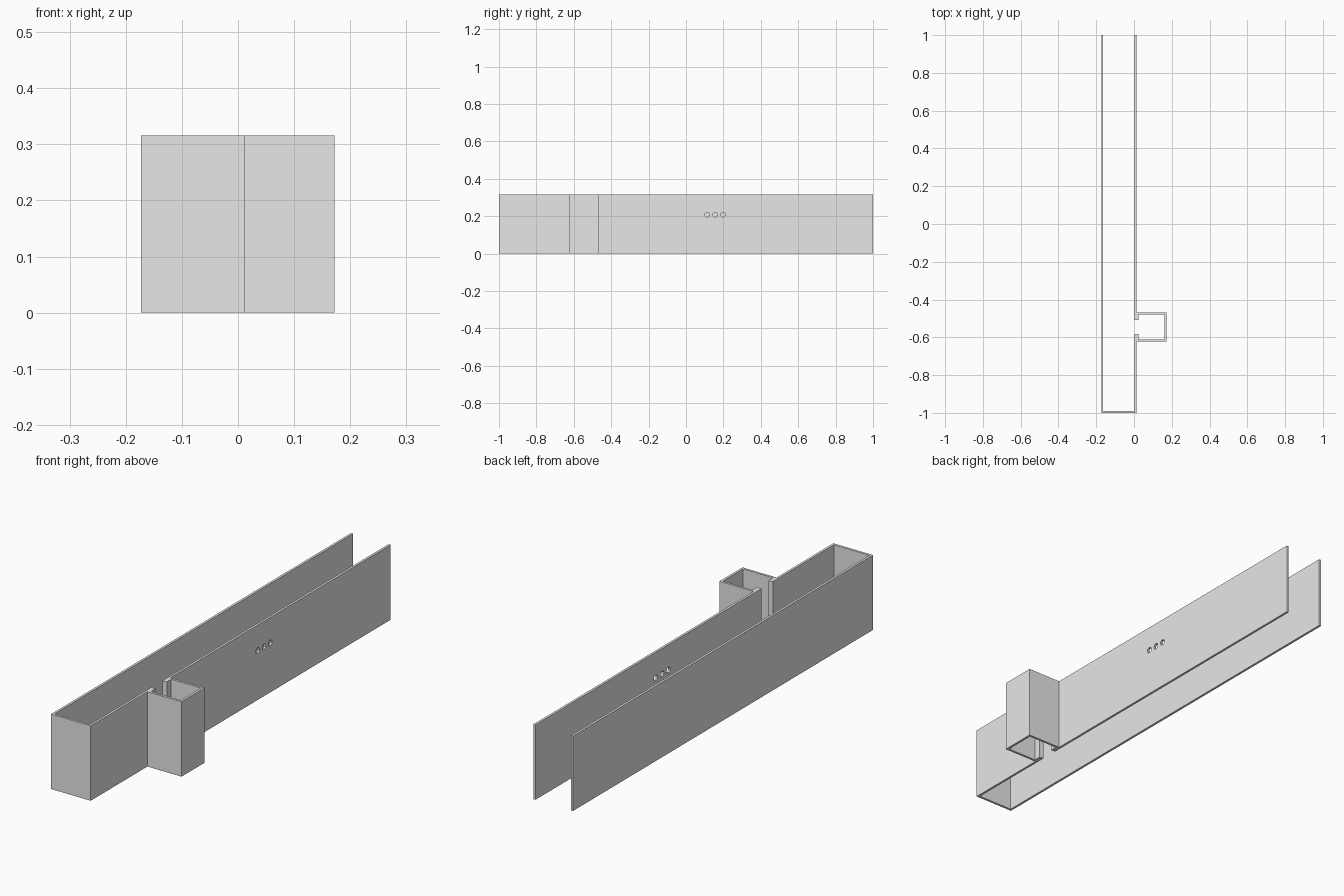
import bpy
import bmesh
from math import pi
from mathutils import Matrix, Vector

cube = bpy.data.objects.get("Cube")
if cube:
    bpy.data.objects.remove(cube, do_unlink=True)

HEIGHT = 0.316
WALL = 0.01
LEFT, RIGHT = -0.173, 0.0125           # outer faces of the long walls
OUTER = 0.172                          # far face of the side channel
BOX_FRONT, BOX_BACK = -0.622, -0.468   # side channel depth
GAP_FRONT, GAP_BACK = -0.582, -0.507   # opening into the side channel

grey = bpy.data.materials.new("plain_grey")
grey.use_nodes = True
grey.diffuse_color = (0.8, 0.8, 0.8, 1)
grey.node_tree.nodes["Principled BSDF"].inputs["Base Color"].default_value = grey.diffuse_color


def add_object(name, bm):
    bmesh.ops.recalc_face_normals(bm, faces=bm.faces)
    mesh = bpy.data.meshes.new(name)
    bm.to_mesh(mesh)
    bm.free()
    mesh.materials.append(grey)
    obj = bpy.data.objects.new(name, mesh)
    bpy.context.collection.objects.link(obj)
    return obj


def sheet(name, path):
    """Thicken a plan path to its left side and extrude it to full height."""
    pts = [Vector(p) for p in path]
    dirs = [(b - a).normalized() for a, b in zip(pts, pts[1:])]
    normals = [Vector((-d.y, d.x)) for d in dirs]
    inner = []
    for i, p in enumerate(pts):
        near = {tuple(n) for n in normals[max(i - 1, 0):i + 1]}
        inner.append(p + sum((Vector(n) for n in near), Vector((0, 0))) * WALL)
    bm = bmesh.new()
    outline = [bm.verts.new((p.x, p.y, 0)) for p in pts + inner[::-1]]
    base = bm.faces.new(outline)
    grown = bmesh.ops.extrude_face_region(bm, geom=[base])["geom"]
    top = [v for v in grown if isinstance(v, bmesh.types.BMVert)]
    bmesh.ops.translate(bm, verts=top, vec=(0, 0, HEIGHT))
    return add_object(name, bm)


# Long left wall, front end and short right wall in one folded sheet
sheet("folded_long_wall", [(LEFT, 1), (LEFT, -1), (RIGHT, -1), (RIGHT, GAP_FRONT)])

# Right wall behind the opening
rear_wall = sheet("right_rear_wall", [(RIGHT, GAP_BACK), (RIGHT, 1)])

# Side channel with two lips lying against the right wall
sheet("side_channel", [(RIGHT, GAP_FRONT), (RIGHT, BOX_FRONT), (OUTER, BOX_FRONT),
                       (OUTER, BOX_BACK), (RIGHT, BOX_BACK), (RIGHT, GAP_BACK)])

# Three small holes through the right wall
bm = bmesh.new()
for y in (0.114, 0.156, 0.198):
    place = (Matrix.Translation((RIGHT, y, 0.208)) @ Matrix.Rotation(pi / 2, 4, "Y")
             @ Matrix.Rotation(pi / 8, 4, "Z"))
    bmesh.ops.create_cone(bm, cap_ends=True, segments=8, radius1=0.013,
                          radius2=0.013, depth=0.1, matrix=place)
cutter = add_object("hole_cutter", bm)
cutter.hide_render = True

holes = rear_wall.modifiers.new("holes", "BOOLEAN")
holes.operation = "DIFFERENCE"
holes.solver = "EXACT"
holes.object = cutter
bpy.context.view_layer.objects.active = rear_wall
bpy.ops.object.modifier_apply(modifier=holes.name)
bpy.data.objects.remove(cutter, do_unlink=True)
